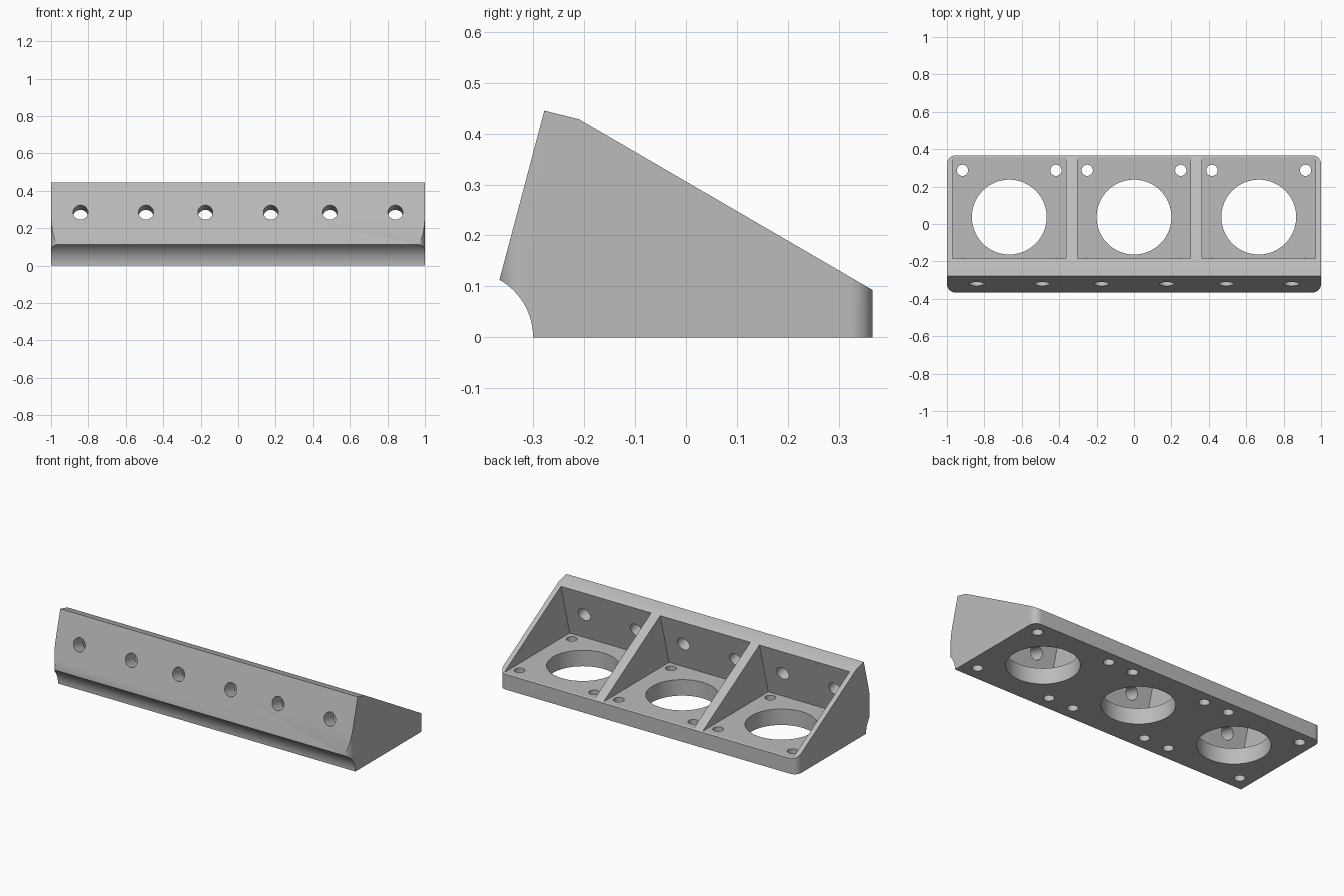
import bpy, bmesh, math
from mathutils import Matrix, Vector

cube = bpy.data.objects.get("Cube")
if cube:
    bpy.data.objects.remove(cube, do_unlink=True)

HALF_DEPTH = 0.366
CORNER = 0.045
TILT = math.radians(15)
FLOOR = 0.097
BAYS = (-0.667, 0, 0.667)
RING_Y = 0.037

grey = bpy.data.materials.new("light_grey")
grey.use_nodes = True
grey.diffuse_color = (0.5, 0.5, 0.5, 1)
grey.node_tree.nodes["Principled BSDF"].inputs["Base Color"].default_value = grey.diffuse_color


def make_object(name, bm):
    bmesh.ops.recalc_face_normals(bm, faces=bm.faces)
    mesh = bpy.data.meshes.new(name)
    bm.to_mesh(mesh)
    bm.free()
    mesh.materials.append(grey)
    obj = bpy.data.objects.new(name, mesh)
    bpy.context.collection.objects.link(obj)
    return obj


def prism(name, points, direction):
    """Extrude a closed outline of 3D points along a direction."""
    bm = bmesh.new()
    face = bm.faces.new([bm.verts.new(p) for p in points])
    ext = bmesh.ops.extrude_face_region(bm, geom=[face])
    verts = [g for g in ext["geom"] if isinstance(g, bmesh.types.BMVert)]
    bmesh.ops.translate(bm, verts=verts, vec=direction)
    return make_object(name, bm)


def side_prism(name, profile, x0, x1):
    return prism(name, [(x0, y, z) for y, z in profile], (x1 - x0, 0, 0))


def cylinder(name, radius, length, centre, tilt=0.0, sides=48):
    bm = bmesh.new()
    bmesh.ops.create_cone(bm, cap_ends=True, segments=sides, radius1=radius,
                          radius2=radius, depth=length,
                          matrix=Matrix.Translation(centre) @ Matrix.Rotation(tilt, 4, 'X'))
    return make_object(name, bm)


def carve(target, cutter, operation='DIFFERENCE'):
    cutter.hide_render = True
    mod = target.modifiers.new(cutter.name, 'BOOLEAN')
    mod.operation = operation
    mod.solver = 'EXACT'
    mod.object = cutter
    bpy.context.view_layer.objects.active = target
    bpy.ops.object.modifier_apply(modifier=mod.name)
    bpy.data.objects.remove(cutter, do_unlink=True)


# Wedge body with a concave scoop under the front lip
scoop = 0.13
lip_angle = math.asin(0.113 / scoop)
profile = [(-0.3 - scoop + scoop * math.cos(lip_angle * i / 16),
            scoop * math.sin(lip_angle * i / 16)) for i in range(16)]
profile += [(-HALF_DEPTH, 0.113), (-0.278, 0.445), (-0.21, 0.428),
            (HALF_DEPTH, 0.093), (HALF_DEPTH, 0)]
body = side_prism("angled_bracket", profile, -1, 1)

# Rounded plan corners
outline = []
for k, (sx, sy) in enumerate(((1, 1), (-1, 1), (-1, -1), (1, -1))):
    for i in range(13):
        a = math.pi / 2 * (k + i / 12)
        outline.append((sx * (1 - CORNER) + CORNER * math.cos(a),
                        sy * (HALF_DEPTH - CORNER) + CORNER * math.sin(a), -0.1))
carve(body, prism("rounded_plan", outline, (0, 0, 1)), 'INTERSECT')

# Open bays, each with a leaning front wall
wall_y = -0.185 - (0.413 - FLOOR) * math.tan(TILT)
bay = [(wall_y, FLOOR), (wall_y + 0.5 * math.tan(TILT), FLOOR + 0.5),
       (0.6, FLOOR + 0.5), (0.6, FLOOR)]
for x in BAYS:
    carve(body, side_prism("bay_cutter", bay, x - 0.303, x + 0.303))

# Large floor openings, corner screw holes and front wall holes
for x in BAYS:
    carve(body, cylinder("ring_cutter", 0.2, 0.3, (x, RING_Y, 0.05), sides=96))
    for sx in (-1, 1):
        for sy in (-1, 1):
            carve(body, cylinder("screw_cutter", 0.03, 0.22,
                                 (x + sx * 0.25, RING_Y + sy * 0.25, 0.05)))
        carve(body, cylinder("wall_hole_cutter", 0.04, 0.3,
                             Vector((x + sx * 0.175, -0.27, 0.271)),
                             tilt=math.pi / 2 - TILT))

# Smooth the curved walls, keep the edges crisp
bpy.ops.object.select_all(action='DESELECT')
body.select_set(True)
bpy.context.view_layer.objects.active = body
bpy.ops.object.shade_smooth_by_angle(angle=math.radians(25))
